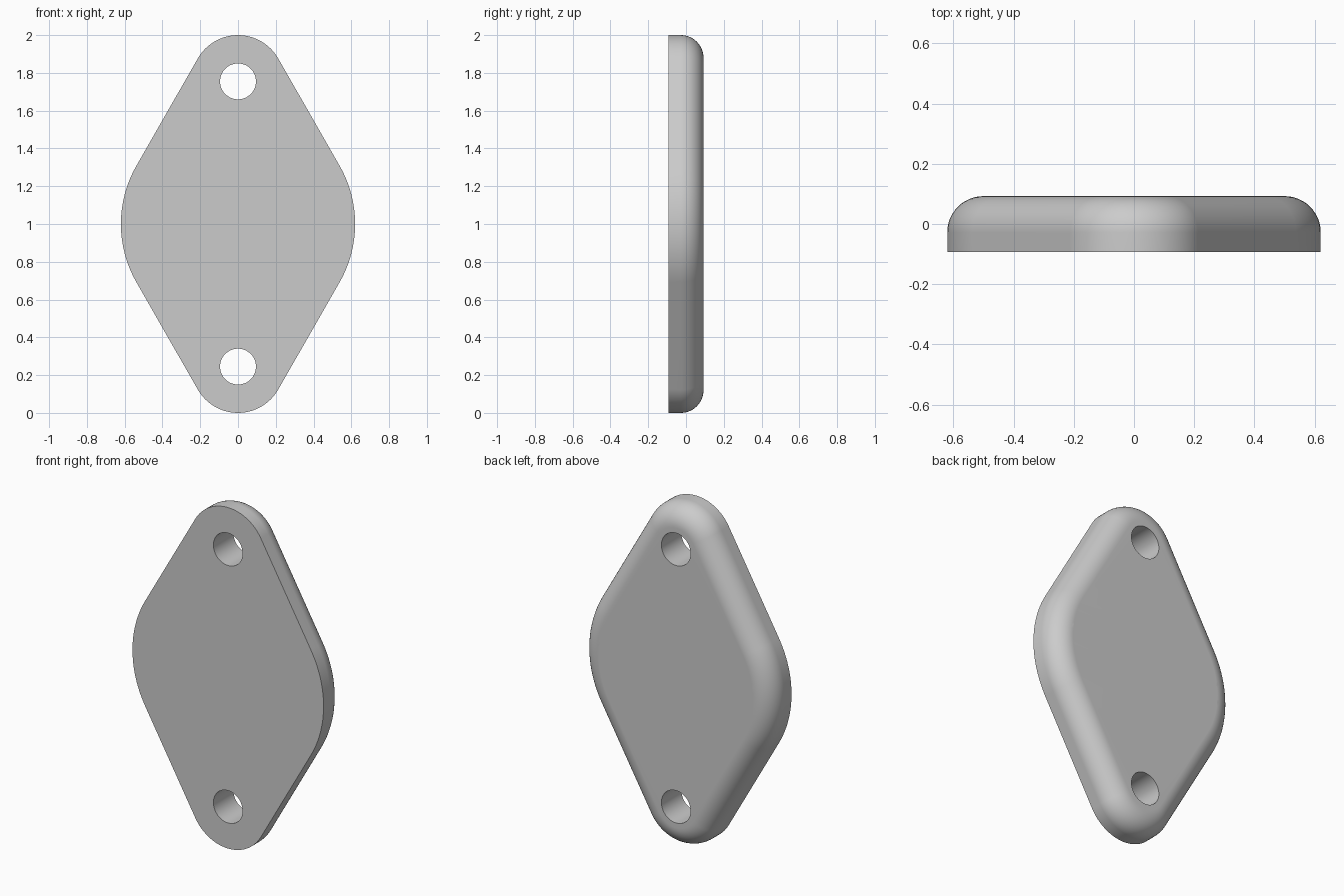
import bpy, bmesh
from math import sin, cos, asin, pi

cube = bpy.data.objects.get("Cube")
if cube:
    bpy.data.objects.remove(cube, do_unlink=True)

MID_R, END_R, END_OFFSET = 0.62, 0.245, 0.755   # plate outline arcs
HOLE_R = 0.095
HALF_T, FILLET = 0.0925, 0.12
FILLET_STEPS, ARC_STEPS, HOLE_STEPS = 12, 24, 48

grey = bpy.data.materials.new("plain grey")
grey.use_nodes = True
colour = (0.6, 0.6, 0.6, 1)
grey.diffuse_color = colour
grey.node_tree.nodes["Principled BSDF"].inputs["Base Color"].default_value = colour


def outline(inset):
    """Four arcs joined by their common tangents, moved inward by inset."""
    tilt = asin((MID_R - END_R) / END_OFFSET)
    arcs = [(0, 0, MID_R, tilt),
            (pi / 2, END_OFFSET, END_R, pi / 2 - tilt),
            (pi, 0, MID_R, tilt),
            (3 * pi / 2, -END_OFFSET, END_R, pi / 2 - tilt)]
    points = []
    for middle, height, radius, half in arcs:
        for i in range(ARC_STEPS + 1):
            a = middle - half + 2 * half * i / ARC_STEPS
            r = radius - inset
            points.append((r * cos(a), 1 + height + r * sin(a)))
    return points


def circle(height):
    turns = [2 * pi * i / HOLE_STEPS for i in range(HOLE_STEPS)]
    return [(HOLE_R * cos(a), 1 + height + HOLE_R * sin(a)) for a in turns]


bm = bmesh.new()


def ring(points, y):
    return [bm.verts.new((x, y, z)) for x, z in points]


def loop_edges(loop):
    pairs = zip(loop, loop[1:] + loop[:1])
    return [bm.edges.get(p) or bm.edges.new(p) for p in pairs]


def bridge(a, b):
    for i in range(len(a)):
        j = (i + 1) % len(a)
        bm.faces.new((a[i], a[j], b[j], b[i]))


# Straight rim, then the rounded back edge
rings = [ring(outline(0), -HALF_T)]
for i in range(FILLET_STEPS + 1):
    t = pi / 2 * i / FILLET_STEPS
    rings.append(ring(outline(FILLET * (1 - cos(t))),
                      HALF_T - FILLET * (1 - sin(t))))
for a, b in zip(rings, rings[1:]):
    bridge(a, b)

# Through holes near both ends
front, back = loop_edges(rings[0]), loop_edges(rings[-1])
for side in (1, -1):
    near = ring(circle(side * END_OFFSET), -HALF_T)
    far = ring(circle(side * END_OFFSET), HALF_T)
    bridge(near, far)
    front += loop_edges(near)
    back += loop_edges(far)

# Flat front and back faces around the holes
for edges, facing in ((front, -1), (back, 1)):
    bmesh.ops.triangle_fill(bm, edges=edges, use_beauty=True, normal=(0, facing, 0))
bmesh.ops.recalc_face_normals(bm, faces=bm.faces[:])

mesh = bpy.data.meshes.new("flange_plate")
bm.to_mesh(mesh)
bm.free()
mesh.materials.append(grey)
plate = bpy.data.objects.new("flange_plate", mesh)
bpy.context.collection.objects.link(plate)
bpy.context.view_layer.objects.active = plate
plate.select_set(True)
bpy.ops.object.shade_smooth_by_angle(angle=pi / 6)

# Keep the flat faces evenly shaded
weighted = plate.modifiers.new("even flats", 'WEIGHTED_NORMAL')
weighted.keep_sharp = True
